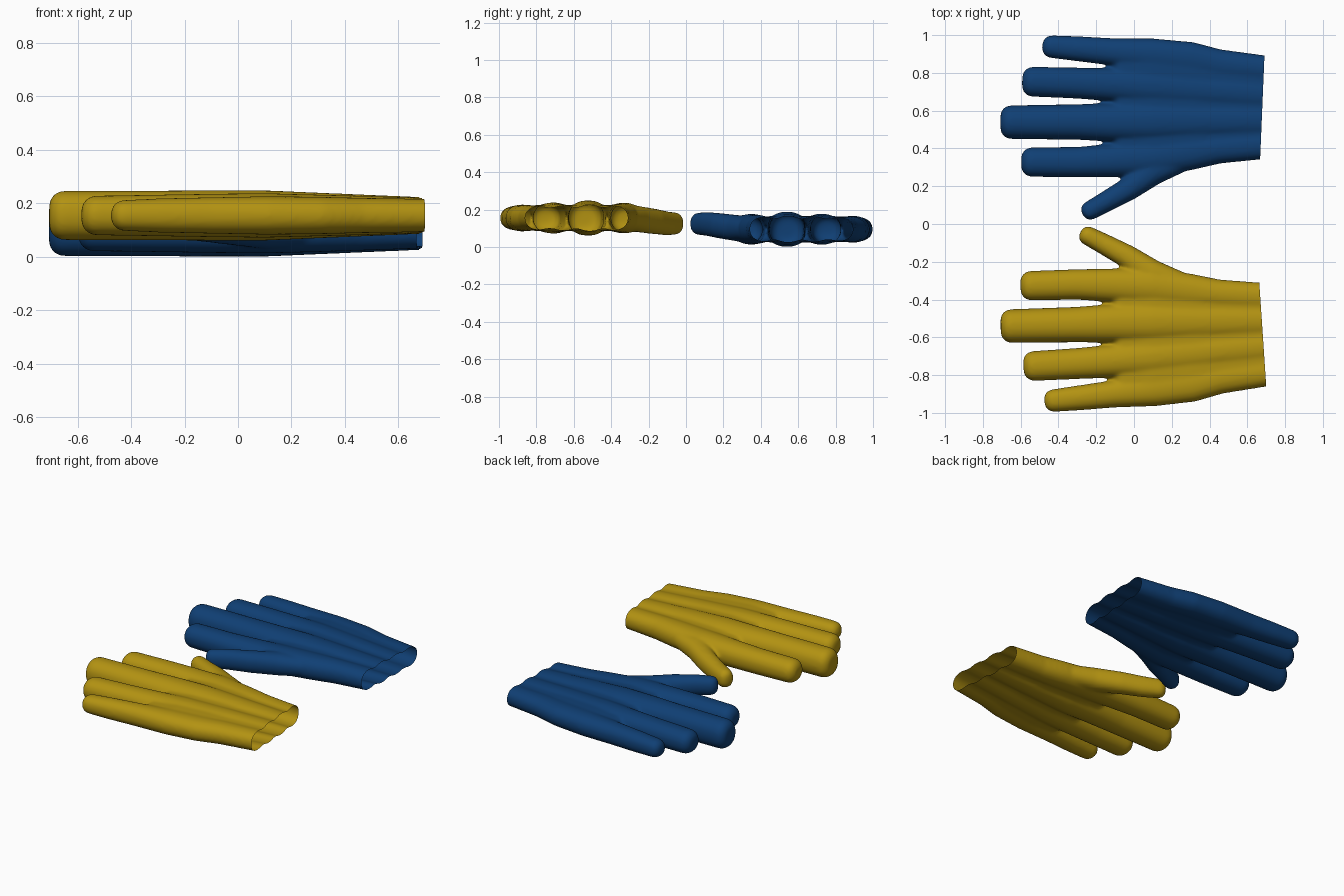
import bpy, bmesh, math
from mathutils import Vector, Matrix

if "Cube" in bpy.data.objects:
    bpy.data.objects.remove(bpy.data.objects["Cube"])

SEG = 32


def material(name, rgb):
    m = bpy.data.materials.new(name)
    m.diffuse_color = (*rgb, 1)
    m.use_nodes = True
    m.node_tree.nodes["Principled BSDF"].inputs["Base Color"].default_value = m.diffuse_color
    return m


def loft(bm, stations, power=2.2, tip=0.055):
    """Closed tube through (x, y, z, half_width, half_height); the first end is a rounded tip."""
    pts = [(Vector(s[:3]), s[3], s[4]) for s in stations]
    axis = (pts[1][0] - pts[0][0]).normalized()
    p0, w0, h0 = pts[0]
    r = min(tip, 0.85 * min(w0, h0))
    rows = []
    for i in range(6):
        a = math.pi / 2 * i / 6
        k = r * (1 - math.sin(a))
        rows.append((p0 + axis * k, w0 - r * (1 - math.cos(math.pi / 2 - a)),
                     h0 - r * (1 - math.cos(math.pi / 2 - a))))
    rows = [(p0 + axis * r * (1 - math.sin(math.pi / 2 * i / 6)),
             w0 - r * (1 - math.cos(math.pi / 2 * i / 6)),
             h0 - r * (1 - math.cos(math.pi / 2 * i / 6))) for i in range(6, -1, -1)]
    rows += pts[1:]
    rings = []
    for i, (c, w, h) in enumerate(rows):
        d = rows[min(i + 1, len(rows) - 1)][0] - rows[max(i - 1, 0)][0]
        side = Vector((-d.y, d.x, 0)).normalized()
        ring = []
        for j in range(SEG):
            t = 2 * math.pi * j / SEG
            u = math.copysign(abs(math.cos(t)) ** (2 / power), math.cos(t))
            v = math.copysign(abs(math.sin(t)) ** (2 / power), math.sin(t))
            ring.append(bm.verts.new(c + side * (w * u) + Vector((0, 0, h * v))))
        rings.append(ring)
    for a, b in zip(rings, rings[1:]):
        for j in range(SEG):
            k = (j + 1) % SEG
            bm.faces.new((a[j], a[k], b[k], b[j]))
    bm.faces.new(rings[0][::-1])
    bm.faces.new(rings[-1])


def lane(bm, rows):
    """Finger running on into the palm: rows of (x, low y, high y, half height)."""
    loft(bm, [(x, (a + b) / 2, 0, (b - a) / 2, h) for x, a, b, h in rows])


def glove_mesh():
    bm = bmesh.new()
    # little, ring, middle and index fingers with their ridges down to the cuff
    lane(bm, [(-0.486, 0.883, 1.003, 0.058), (-0.3, 0.862, 0.994, 0.064), (-0.12, 0.84, 0.984, 0.068),
              (0.1, 0.805, 0.982, 0.072), (0.3, 0.78, 0.964, 0.07), (0.45, 0.76, 0.925, 0.066), (0.8, 0.735, 0.878, 0.06)])
    lane(bm, [(-0.592, 0.676, 0.834, 0.074), (-0.3, 0.664, 0.828, 0.078), (-0.12, 0.65, 0.826, 0.081),
              (0.1, 0.625, 0.825, 0.083), (0.45, 0.61, 0.79, 0.074), (0.8, 0.595, 0.76, 0.062)])
    lane(bm, [(-0.707, 0.45, 0.628, 0.092), (-0.3, 0.446, 0.634, 0.093), (-0.12, 0.436, 0.64, 0.094),
              (0.1, 0.43, 0.65, 0.094), (0.45, 0.45, 0.64, 0.079), (0.8, 0.465, 0.63, 0.064)])
    lane(bm, [(-0.597, 0.25, 0.406, 0.074), (-0.3, 0.247, 0.408, 0.077), (-0.12, 0.248, 0.424, 0.08),
              (0.1, 0.25, 0.45, 0.082), (0.3, 0.286, 0.47, 0.077), (0.45, 0.32, 0.48, 0.072), (0.8, 0.355, 0.5, 0.06)])
    # palm slab that fills the valleys between the ridges
    loft(bm, [(-0.11, 0.615, 0, 0.33, 0.06), (0.1, 0.615, 0, 0.345, 0.07), (0.3, 0.625, 0, 0.32, 0.067),
              (0.45, 0.622, 0, 0.285, 0.061), (0.8, 0.616, 0, 0.25, 0.052)], 5, 0.05)
    # thumb
    loft(bm, [(-0.272, 0.05, 0.03, 0.05, 0.06), (-0.15, 0.117, 0.028, 0.055, 0.064),
              (-0.03, 0.185, 0.018, 0.062, 0.068), (0.1, 0.28, 0.005, 0.075, 0.07),
              (0.3, 0.38, 0, 0.08, 0.06)])
    bmesh.ops.recalc_face_normals(bm, faces=bm.faces)
    raw = bpy.data.meshes.new("glove_raw")
    bm.to_mesh(raw)
    bm.free()

    # fuse the parts into one soft skin
    ob = bpy.data.objects.new("glove_helper", raw)
    bpy.context.collection.objects.link(ob)
    rm = ob.modifiers.new("fuse", 'REMESH')
    rm.mode = 'VOXEL'
    rm.voxel_size = 0.009
    sm = ob.modifiers.new("soften", 'SMOOTH')
    sm.factor = 0.5
    sm.iterations = 14
    dg = bpy.context.evaluated_depsgraph_get()
    mesh = bpy.data.meshes.new_from_object(ob.evaluated_get(dg))
    bpy.data.objects.remove(ob)

    # cut the cuff open along a slightly slanted line
    bm = bmesh.new()
    bm.from_mesh(mesh)
    bmesh.ops.bisect_plane(bm, geom=bm.verts[:] + bm.edges[:] + bm.faces[:], dist=1e-5,
                           plane_co=(0.668, 0.35, 0), plane_no=(1, -0.042, 0), clear_outer=True)
    for f in bm.faces:
        f.smooth = True
    bm.to_mesh(mesh)
    bm.free()
    return mesh


def add_glove(name, mesh, mat, matrix):
    mesh.transform(matrix)
    mesh.materials.clear()
    mesh.materials.append(mat)
    ob = bpy.data.objects.new(name, mesh)
    bpy.context.collection.objects.link(ob)


blue = material("dark blue", (0.005, 0.05, 0.175))
yellow = material("mustard yellow", (0.45, 0.29, 0.006))

base = glove_mesh()
other = base.copy()
add_glove("blue_glove", base, blue, Matrix.Translation((0, 0, 0.095)))

# the second glove is the first one turned over and swung slightly
pivot = Matrix.Translation((-0.6, -0.5, 0))
swing = pivot @ Matrix.Rotation(0.025, 4, 'Z') @ pivot.inverted()
add_glove("yellow_glove", other, yellow,
          Matrix.Translation((0, 0, 0.155)) @ swing @ Matrix.Rotation(math.pi, 4, 'X'))
